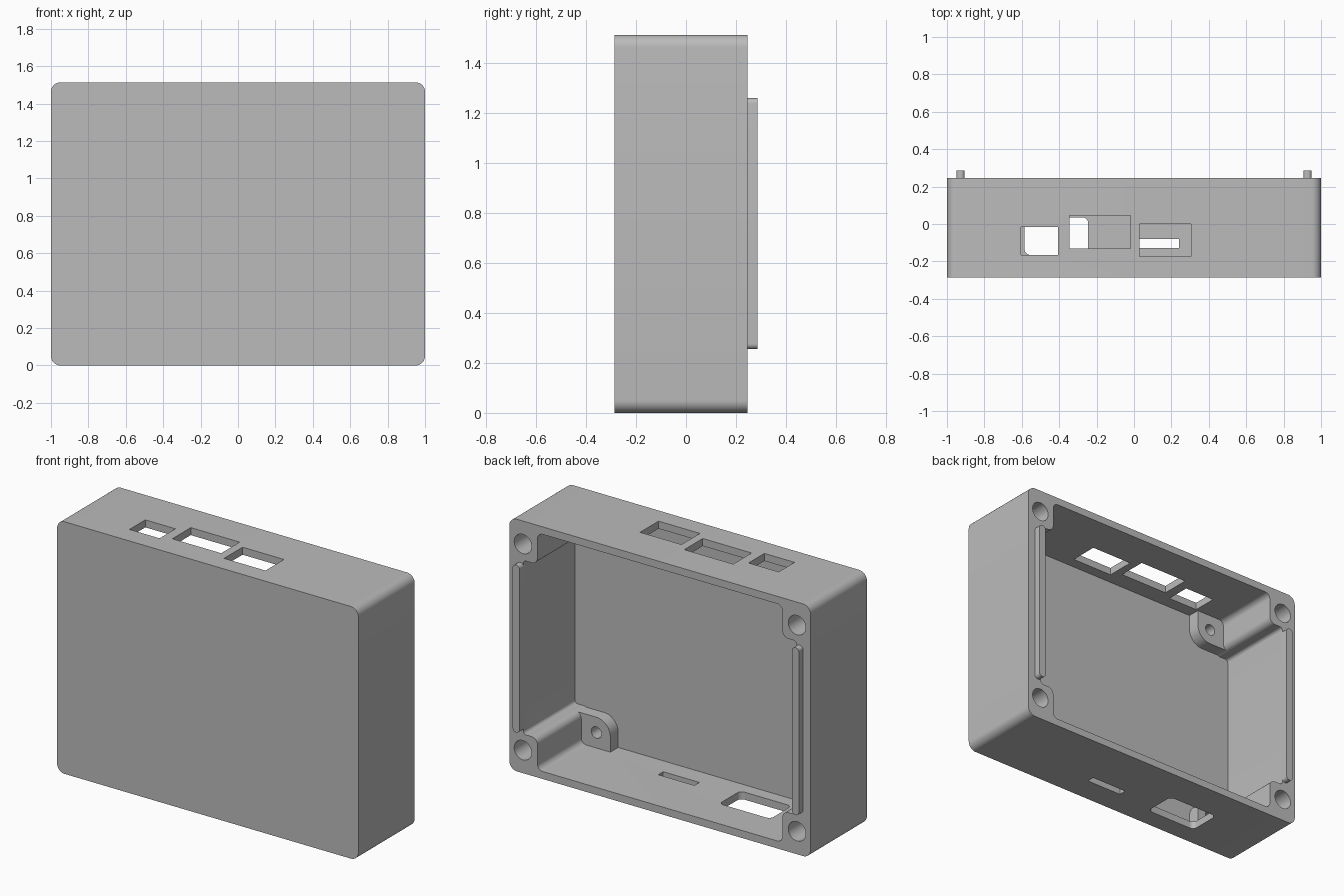
import bpy, bmesh, math
from mathutils import Vector

if "Cube" in bpy.data.objects:
    bpy.data.objects.remove(bpy.data.objects["Cube"], do_unlink=True)

grey = bpy.data.materials.new("plain grey")
grey.use_nodes = True
grey.diffuse_color = (0.5, 0.5, 0.5, 1)
grey.node_tree.nodes["Principled BSDF"].inputs["Base Color"].default_value = (0.5, 0.5, 0.5, 1)

HEIGHT, FRONT, BACK, WALL = 1.513, -0.287, 0.247, 0.045
FLOOR = FRONT + WALL


def rounded(corners, radii, steps=9):
    """Round the right-angled corners of a closed outline."""
    out = []
    for i, (p, r) in enumerate(zip(corners, radii)):
        p = Vector(p)
        if r == 0:
            out.append(p)
            continue
        a = (Vector(corners[i - 1]) - p).normalized()
        b = (Vector(corners[(i + 1) % len(corners)]) - p).normalized()
        c = p + r * (a + b)
        for k in range(steps + 1):
            t = math.pi / 2 * k / steps
            out.append(c - r * (b * math.cos(t) + a * math.sin(t)))
    return out


def rect(u0, u1, v0, v1, r=0.0):
    return rounded([(u0, v0), (u1, v0), (u1, v1), (u0, v1)], [r] * 4)


def circle(u, v, r, n=32):
    return [Vector((u + r * math.cos(2 * math.pi * k / n),
                    v + r * math.sin(2 * math.pi * k / n))) for k in range(n)]


def prism(name, outline, start, end, axis="Y"):
    """Extrude an outline along Y (outline in x, z) or Z (outline in x, y)."""
    def place(p, d):
        return (p.x, d, p.y) if axis == "Y" else (p.x, p.y, d)
    bm = bmesh.new()
    low = [bm.verts.new(place(p, start)) for p in outline]
    high = [bm.verts.new(place(p, end)) for p in outline]
    bm.faces.new(low)
    bm.faces.new(high)
    for i in range(len(low)):
        j = (i + 1) % len(low)
        bm.faces.new((low[i], low[j], high[j], high[i]))
    bmesh.ops.recalc_face_normals(bm, faces=bm.faces)
    mesh = bpy.data.meshes.new(name)
    bm.to_mesh(mesh)
    bm.free()
    mesh.materials.append(grey)
    obj = bpy.data.objects.new(name, mesh)
    bpy.context.collection.objects.link(obj)
    return obj


def activate(obj):
    bpy.ops.object.select_all(action="DESELECT")
    obj.select_set(True)
    bpy.context.view_layer.objects.active = obj


def combine(target, tool, operation="DIFFERENCE"):
    mod = target.modifiers.new("combine", "BOOLEAN")
    mod.operation, mod.object, mod.solver = operation, tool, "EXACT"
    activate(target)
    bpy.ops.object.modifier_apply(modifier=mod.name)
    bpy.data.objects.remove(tool, do_unlink=True)


# Outer shell
case = prism("case", rect(-1, 1, 0, HEIGHT, 0.05), FRONT, BACK)

# Cavity, leaving a post in each corner
SIDE, POST_X, POST_Z = 0.907, 0.813, 0.235
top, post_top = HEIGHT - WALL, HEIGHT - POST_Z
right_half = [(POST_X, WALL), (POST_X, POST_Z), (SIDE, POST_Z),
              (SIDE, post_top), (POST_X, post_top), (POST_X, top)]
corners = right_half + [(-x, z) for x, z in reversed(right_half)]
radii = [0.035, 0.04, 0.02, 0.02, 0.04, 0.035] * 2
combine(case, prism("cavity", rounded(corners, radii), FLOOR, BACK + 0.1))

# Board bosses on the floor and lid screw holes in the posts
BOSS_TOP = -0.168
for sx in (-1, 1):
    for upper in (False, True):
        def z(v):
            return HEIGHT - v if upper else v
        shape = rounded([(sx * 0.62, z(0.02)), (sx * 0.9, z(0.02)),
                         (sx * 0.9, z(0.23)), (sx * 0.62, z(0.23))], [0, 0, 0, 0.093])
        combine(case, prism("boss", shape, FLOOR - 0.02, BOSS_TOP), "UNION")
        combine(case, prism("boss_hole", circle(sx * 0.713, z(0.138), 0.034),
                            BOSS_TOP - 0.09, BOSS_TOP + 0.05))
        combine(case, prism("lid_hole", circle(sx * 0.91, z(0.138), 0.058),
                            BACK - 0.3, BACK + 0.05))

# Port openings in the top wall
for x0, x1, y0, y1 in ((-0.605, -0.405, -0.165, -0.015),
                       (-0.345, -0.02, -0.13, 0.045),
                       (0.03, 0.305, -0.175, 0.0)):
    combine(case, prism("port", rect(x0, x1, y0, y1), HEIGHT - 0.15, HEIGHT + 0.1, "Z"))

# Openings in the bottom wall
combine(case, prism("socket", rect(-0.585, -0.245, -0.165, 0.035, 0.03), -0.1, 0.15, "Z"))
combine(case, prism("card_slot", rect(0.0, 0.24, -0.127, -0.08), -0.1, 0.15, "Z"))

# Locating ridges on the back rim
ridges = [prism(name, rect(min(a, b), max(a, b), 0.255, 1.26, 0.0215), BACK - 0.01, 0.287)
          for name, a, b in (("left_ridge", 0.905, 0.95), ("right_ridge", -0.905, -0.95))]

for obj in [case] + ridges:
    activate(obj)
    bpy.ops.object.shade_smooth_by_angle(angle=math.radians(30))
